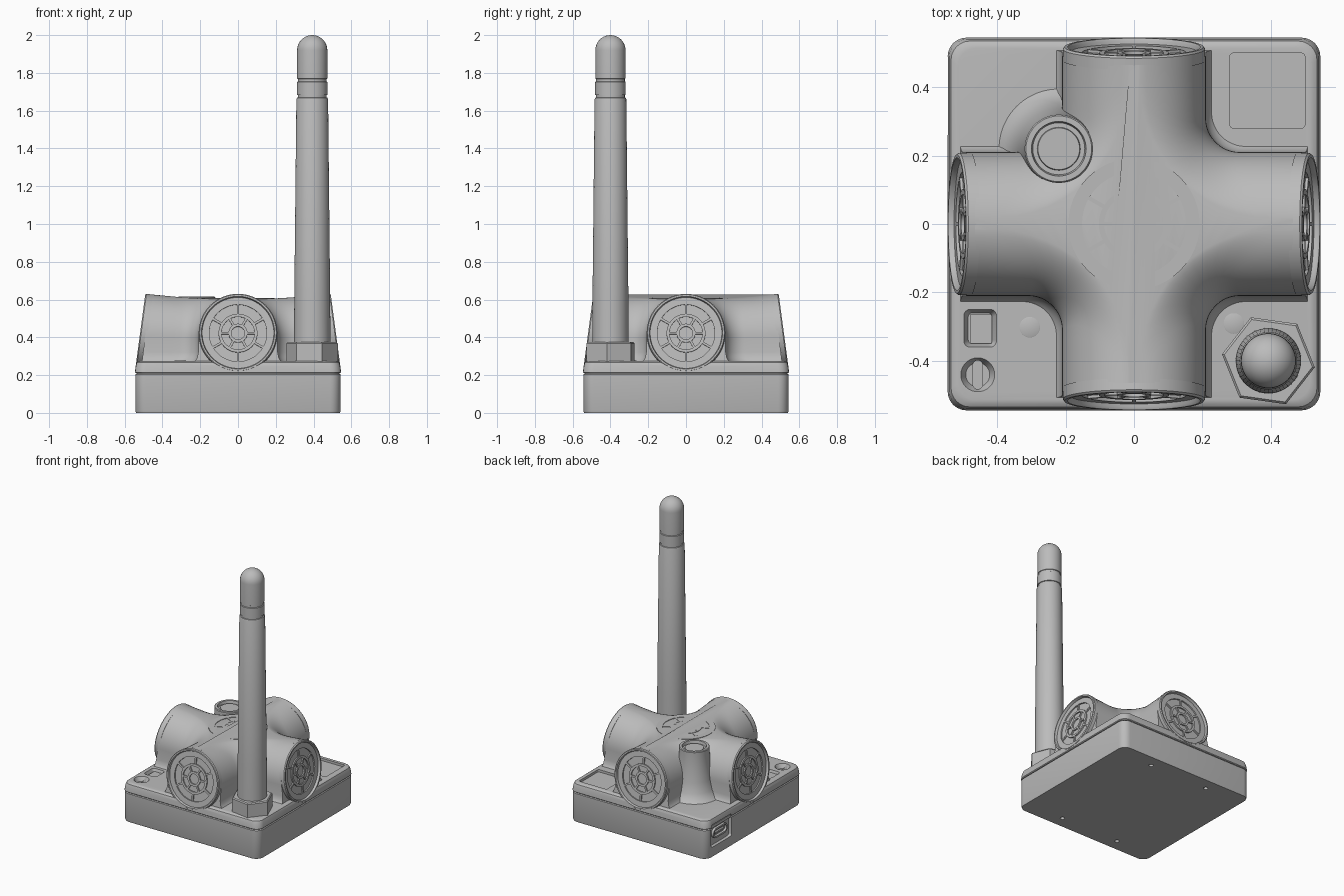
import bpy, bmesh
from math import sin, cos, tan, pi, radians, sqrt
from mathutils import Matrix, Vector

if "Cube" in bpy.data.objects:
    bpy.data.objects.remove(bpy.data.objects["Cube"])

grey = bpy.data.materials.new("matte_grey")
grey.use_nodes = True
grey.diffuse_color = (0.5, 0.5, 0.5, 1)
grey.node_tree.nodes["Principled BSDF"].inputs["Base Color"].default_value = (0.5, 0.5, 0.5, 1)
T = Matrix.Translation


def loft(bm, rings, mat=Matrix(), closed=False):
    """Skin a stack of equal-length rings, capped or closed into a loop."""
    vs = [[bm.verts.new(mat @ Vector(p)) for p in ring] for ring in rings]
    n = len(vs[0])
    pairs = list(zip(vs, vs[1:])) + ([(vs[-1], vs[0])] if closed else [])
    for a, b in pairs:
        for i in range(n):
            j = (i + 1) % n
            bm.faces.new((a[i], a[j], b[j], b[i]))
    if not closed:
        bm.faces.new(vs[0][::-1])
        bm.faces.new(vs[-1])


def finish(name, bm):
    bmesh.ops.recalc_face_normals(bm, faces=bm.faces)
    me = bpy.data.meshes.new(name)
    bm.to_mesh(me)
    bm.free()
    me.materials.append(grey)
    ob = bpy.data.objects.new(name, me)
    bpy.context.collection.objects.link(ob)
    return ob


def circle(r, z, n=48, turn=0):
    return [(r * cos(turn + 2 * pi * i / n), r * sin(turn + 2 * pi * i / n), z) for i in range(n)]


def rounded(hx, hy, r, z, steps=6):
    pts = []
    for q, (sx, sy) in enumerate([(1, 1), (-1, 1), (-1, -1), (1, -1)]):
        for i in range(steps + 1):
            a = pi / 2 * (q + i / steps)
            pts.append((sx * (hx - r) + r * cos(a), sy * (hy - r) + r * sin(a), z))
    return pts


def solid(name, rings, mat=Matrix(), closed=False):
    bm = bmesh.new()
    loft(bm, rings, mat, closed)
    return finish(name, bm)


def turned(name, profile, mat=Matrix(), closed=False, n=48, turn=0):
    return solid(name, [circle(r, z, n, turn) for r, z in profile], mat, closed)


def cut(targets, cutter):
    for ob in targets:
        mod = ob.modifiers.new("cut", 'BOOLEAN')
        mod.object = cutter
        mod.solver = 'EXACT'
        bpy.context.view_layer.objects.active = ob
        bpy.ops.object.modifier_apply(modifier="cut")
    bpy.data.objects.remove(cutter)


# Case: lower tray, seam and upper shell
def case(name, levels):
    return solid(name, [rounded(h, h, 0.055, z) for h, z in levels])


lower = case("lower_case", [(0.54, 0), (0.543, 0.01), (0.543, 0.203), (0.538, 0.208)])
case("case_seam", [(0.535, 0.2), (0.535, 0.22)])
shell = case("upper_shell", [(0.54, 0.21), (0.545, 0.215), (0.541, 0.25), (0.535, 0.267),
                             (0.526, 0.273), (0.515, 0.275)])

# Four-armed horn housing, lofted upward as a filleted cross
TILT = radians(7.6)
R, ZC, FACE, FACE_Z = 0.21, 0.392, 0.518, 0.425


def cross(w, z):
    fillet = 0.1 + 0.33 * max(0, 1 - w / R) ** 1.5
    length = FACE - 0.03 - tan(TILT) * (z - FACE_Z)
    c = w + fillet
    arm = [(length, w * t / 3) for t in range(-3, 4)]
    arm += [(length + (c - length) * t / 5, w) for t in range(1, 5)]
    arm += [(c + fillet * cos(a), c + fillet * sin(a))
            for a in (1.5 * pi - pi / 2 * i / 12 for i in range(13))]
    arm += [(w, c + (length - c) * t / 5) for t in range(1, 5)]
    ring = []
    for k in range(4):
        for x, y in arm:
            lift = 0.028 * (max(x, y) / 0.48) ** 2 * max(0, (z - 0.3) / 0.3)
            p = Matrix.Rotation(k * pi / 2, 3, 'Z') @ Vector((x, y, z + lift))
            ring.append(p)
    return ring


levels = [(R + 0.022, 0.268), (R + 0.013, 0.28), (R + 0.005, 0.295), (R, 0.32)]
levels += [(R * cos(a), ZC + R * sin(a)) for a in (radians(85) * i / 16 for i in range(17))]
solid("horn_housing", [cross(w, z) for w, z in levels])


# Speaker grille: floor disc, concentric rings and staggered spokes
def grille(name, mat, depth=0.009):
    bm = bmesh.new()
    loft(bm, [circle(0.192, -0.025), circle(0.192, 0)], mat)
    for a, b in [(0.192, 0.152), (0.103, 0.087), (0.05, 0.035)]:
        loft(bm, [circle(a, -0.005), circle(a, depth), circle(b, depth), circle(b, -0.005)], mat, True)
    for inner, outer, start in [(0.095, 0.16, pi / 6), (0.045, 0.095, 0)]:
        for k in range(6):
            turn = Matrix.Rotation(start + k * pi / 3, 4, 'Z')
            bar = T(((inner + outer) / 2, 0, 0))
            h = (outer - inner) / 2
            loft(bm, [rounded(h, 0.006, 0.001, z, 1) for z in (-0.005, depth - 0.0005)], mat @ turn @ bar)
    return finish(name, bm)


grille("top_grille", T((0, 0, 0.601)), 0.007)
for k, side in enumerate(["left", "back", "right", "front"]):
    face = (Matrix.Rotation(k * pi / 2, 4, 'Z') @ T((FACE, 0, FACE_Z))
            @ Matrix.Rotation(pi / 2 - TILT, 4, 'Y') @ Matrix.Rotation(pi / 2, 4, 'Z'))
    cut([shell], turned("horn_cutter", [(0.2, -0.03), (0.2, 0.15)], face))
    turned(side + "_horn_rim", [(0.19, -0.04), (0.19, -0.008), (0.194, 0), (0.203, 0),
                                (0.208, -0.006), (0.208, -0.04)], face, True, 64)
    grille(side + "_grille", face @ T((0, 0, -0.026)))

# Sensor post with a shallow cup on top
turned("sensor_post", [(0.19, 0.265), (0.16, 0.285), (0.135, 0.33), (0.118, 0.4), (0.105, 0.5),
                       (0.1, 0.57), (0.1, 0.61), (0.096, 0.615), (0.08, 0.615), (0.076, 0.595),
                       (0.063, 0.595), (0.061, 0.603), (0.01, 0.603)], T((-0.22, 0.22, 0)))

# Shell recesses: display, switch, funnel and its slot
cut([shell], solid("display_cutter", [rounded(0.11, 0.11, 0.012, z) for z in (0.258, 0.3)], T((0.39, 0.39, 0))))
cut([shell], solid("switch_cutter", [rounded(0.035, 0.045, 0.012, 0.245), rounded(0.05, 0.057, 0.02, 0.28)],
                   T((-0.45, -0.305, 0))))
solid("switch_button", [rounded(0.032, 0.043, 0.004, z) for z in (0.24, 0.26)], T((-0.448, -0.307, 0)))
cut([shell], turned("funnel_cutter", [(0.035, 0.245), (0.052, 0.28)], T((-0.457, -0.441, 0))))
cut([shell], solid("slot_cutter", [rounded(0.014, 0.042, 0.0139, z) for z in (0.22, 0.26)],
                   T((-0.457, -0.441, 0))))

# Indicator lights
for i, (x, y) in enumerate([(-0.305, -0.302), (0.292, -0.291)]):
    turned("indicator_%d" % (i + 1), [(0.03, 0.27), (0.03, 0.277), (0.028, 0.278)], T((x, y, 0)))

# Charging port in a notch on the side wall
port = T((-0.545, 0.375, 0.15)) @ Matrix.Rotation(-pi / 2, 4, 'Y') @ Matrix.Rotation(pi / 2, 4, 'Z')
cut([lower, shell], solid("notch_cutter", [rounded(0.115, 0.08, 0.015, z) for z in (-0.025, 0.05)], port))
solid("charging_port", [rounded(0.08, 0.035, 0.034, -0.04), rounded(0.08, 0.035, 0.034, -0.008),
                        rounded(0.068, 0.023, 0.022, -0.008), rounded(0.068, 0.023, 0.022, -0.04)],
      port, True)
solid("port_tongue", [rounded(0.05, 0.006, 0.002, z) for z in (-0.04, -0.012)], port)

# Screw holes underneath
for x in (-0.235, 0.235):
    for y in (-0.455, 0.455):
        cut([lower], turned("hole_cutter", [(0.015, -0.05), (0.015, 0.03)], T((x, y, 0)), n=20))

# Antenna: hex nut, tapered shaft, collar and domed cap
spot = T((0.393, -0.4, 0))
turned("antenna_nut", [(0.137, 0.27), (0.137, 0.368), (0.13, 0.375)], spot, n=6, turn=radians(-8))
turned("antenna_shaft", [(0.096, 0.37), (0.095, 0.6), (0.084, 1.66), (0.081, 1.668), (0.076, 1.67),
                         (0.076, 1.682), (0.081, 1.684), (0.081, 1.752), (0.076, 1.755),
                         (0.076, 1.768), (0.08, 1.77)]
       + [(0.08 * cos(a), 1.92 + 0.08 * sin(a)) for a in (radians(88) * i / 10 for i in range(11))], spot)

# Smooth curved surfaces while keeping edges sharp
for ob in bpy.context.scene.objects:
    ob.select_set(ob.type == 'MESH')
bpy.context.view_layer.objects.active = lower
bpy.ops.object.shade_smooth_by_angle(angle=radians(32))
